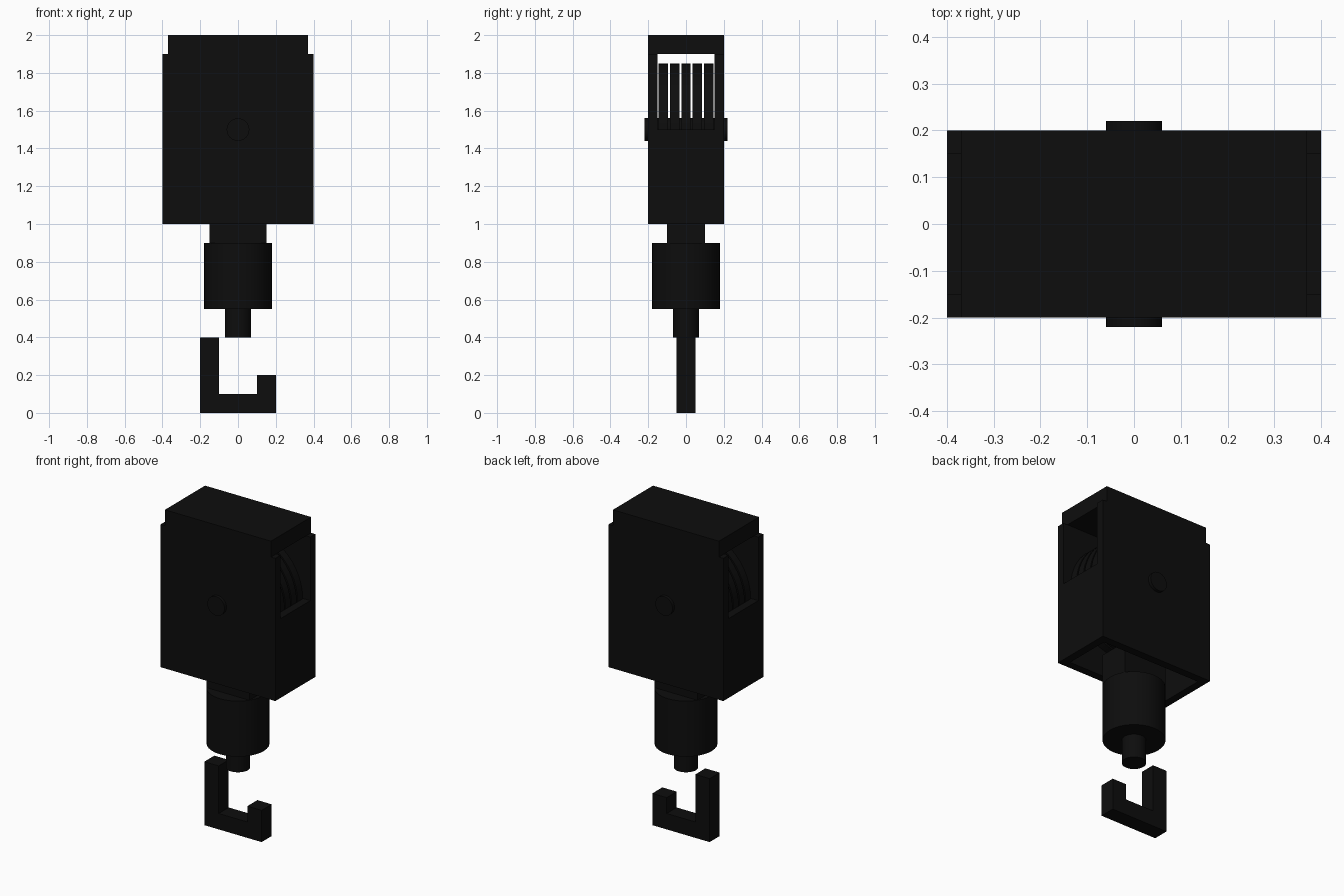
import bpy
import math

cube = bpy.data.objects.get("Cube")
if cube:
    bpy.data.objects.remove(cube, do_unlink=True)

black = bpy.data.materials.new("black paint")
black.use_nodes = True
colour = (0.004, 0.004, 0.004, 1)
black.diffuse_color = colour
black.node_tree.nodes["Principled BSDF"].inputs["Base Color"].default_value = colour


def finish(name):
    obj = bpy.context.object
    obj.name = name
    obj.data.materials.append(black)
    return obj


def box(name, x, y, z):
    """Box from (low, high) ranges on each axis."""
    bpy.ops.mesh.primitive_cube_add(size=1, location=[sum(r) / 2 for r in (x, y, z)])
    obj = finish(name)
    obj.scale = [r[1] - r[0] for r in (x, y, z)]
    bpy.ops.object.transform_apply(location=False, rotation=False, scale=True)
    return obj


def cylinder(name, radius, length, centre, along_y=False, sides=32):
    bpy.ops.mesh.primitive_cylinder_add(
        vertices=sides, radius=radius, depth=length, location=centre,
        rotation=(math.pi / 2 if along_y else 0, 0, 0))
    obj = finish(name)
    bpy.ops.object.shade_smooth_by_angle()
    return obj


# Housing: front and back cheeks, low side walls, lid
box("front_cheek", (-0.4, 0.4), (-0.2, -0.15), (1, 1.9))
box("back_cheek", (-0.4, 0.4), (0.15, 0.2), (1, 1.9))
box("left_side_wall", (0.35, 0.4), (-0.15, 0.15), (1, 1.5))
box("right_side_wall", (-0.4, -0.35), (-0.15, 0.15), (1, 1.5))
box("lid", (-0.37, 0.37), (-0.2, 0.2), (1.9, 2))

# Pulley wheels on a shared axle
for i in range(5):
    cylinder(f"pulley_wheel_{i + 1}", 0.35, 0.05, (0, 0.06 * (i - 2), 1.5), True, 48)
cylinder("axle", 0.06, 0.44, (0, 0, 1.5), True)

# Swivel below the housing
box("neck", (-0.15, 0.15), (-0.1, 0.1), (0.9, 1.1))
cylinder("swivel_barrel", 0.18, 0.35, (0, 0, 0.725))
cylinder("shank", 0.07, 0.15, (0, 0, 0.475))

# Square hook
box("hook_long_arm", (-0.2, -0.1), (-0.05, 0.05), (0.1, 0.4))
box("hook_base", (-0.2, 0.2), (-0.05, 0.05), (0, 0.1))
box("hook_tip", (0.1, 0.2), (-0.05, 0.05), (0.1, 0.2))
